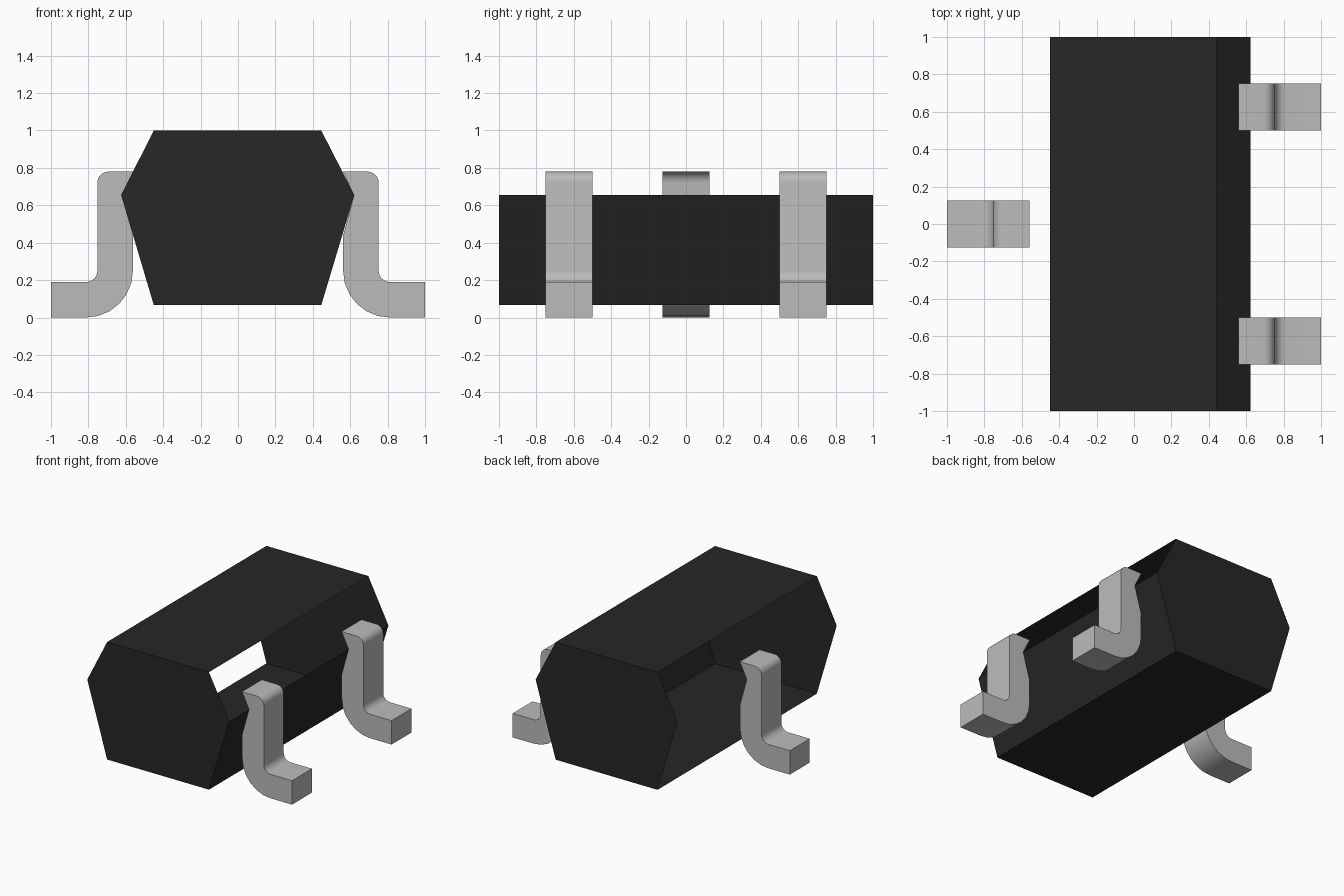
import bpy, bmesh, math

cube = bpy.data.objects.get("Cube")
if cube:
    bpy.data.objects.remove(cube, do_unlink=True)


def material(name, value):
    mat = bpy.data.materials.new(name)
    mat.use_nodes = True
    color = (value, value, value, 1)
    mat.diffuse_color = color
    bsdf = next(n for n in mat.node_tree.nodes if n.type == 'BSDF_PRINCIPLED')
    bsdf.inputs["Base Color"].default_value = color
    return mat


def arc(cx, cz, r, start, end, steps=6):
    angles = [math.radians(start + (end - start) * i / steps) for i in range(steps + 1)]
    return [(cx + r * math.cos(a), cz + r * math.sin(a)) for a in angles]


def open_prism(name, profile, y0, y1, open_edges, mat, side=1):
    """Extrude an x-z profile along y, leaving the listed sides open."""
    bm = bmesh.new()
    front = [bm.verts.new((side * x, y0, z)) for x, z in profile]
    back = [bm.verts.new((side * x, y1, z)) for x, z in profile]
    bm.faces.new(front)
    bm.faces.new(back[::-1])
    n = len(profile)
    for i in range(n):
        if i not in open_edges:
            j = (i + 1) % n
            bm.faces.new((front[i], back[i], back[j], front[j]))
    if side < 0:
        bmesh.ops.reverse_faces(bm, faces=bm.faces[:])
    mesh = bpy.data.meshes.new(name)
    bm.to_mesh(mesh)
    bm.free()
    mesh.materials.append(mat)
    obj = bpy.data.objects.new(name, mesh)
    bpy.context.collection.objects.link(obj)
    return obj


black = material("black plastic", 0.02)
metal = material("grey metal", 0.5)

# Hexagonal case: both upper slopes and one lower slope are open
case = [(-0.45, 0.066), (0.445, 0.066), (0.622, 0.655),
        (0.445, 1.0), (-0.45, 1.0), (-0.625, 0.655)]
open_prism("case", case, -1, 1, {2, 4, 5}, black)

# Bent lead, open where it meets the case
lead = [(0.56, 0.78), (0.622, 0.655), (0.562, 0.44)]
lead += arc(0.812, 0.25, 0.25, 180, 270)      # outer bend
lead += [(1.0, 0.0), (1.0, 0.19)]             # foot
lead += arc(0.812, 0.25, 0.06, 270, 180)      # inner bend
lead += arc(0.692, 0.72, 0.06, 0, 90)         # shoulder

leads = [("front_lead", -0.625, 1), ("back_lead", 0.625, 1), ("middle_lead", 0.0, -1)]
for name, y, side in leads:
    obj = open_prism(name, lead, y - 0.125, y + 0.125, {0, 1}, metal, side)
    bpy.ops.object.select_all(action='DESELECT')
    obj.select_set(True)
    bpy.context.view_layer.objects.active = obj
    bpy.ops.object.shade_smooth_by_angle(angle=math.radians(30))
